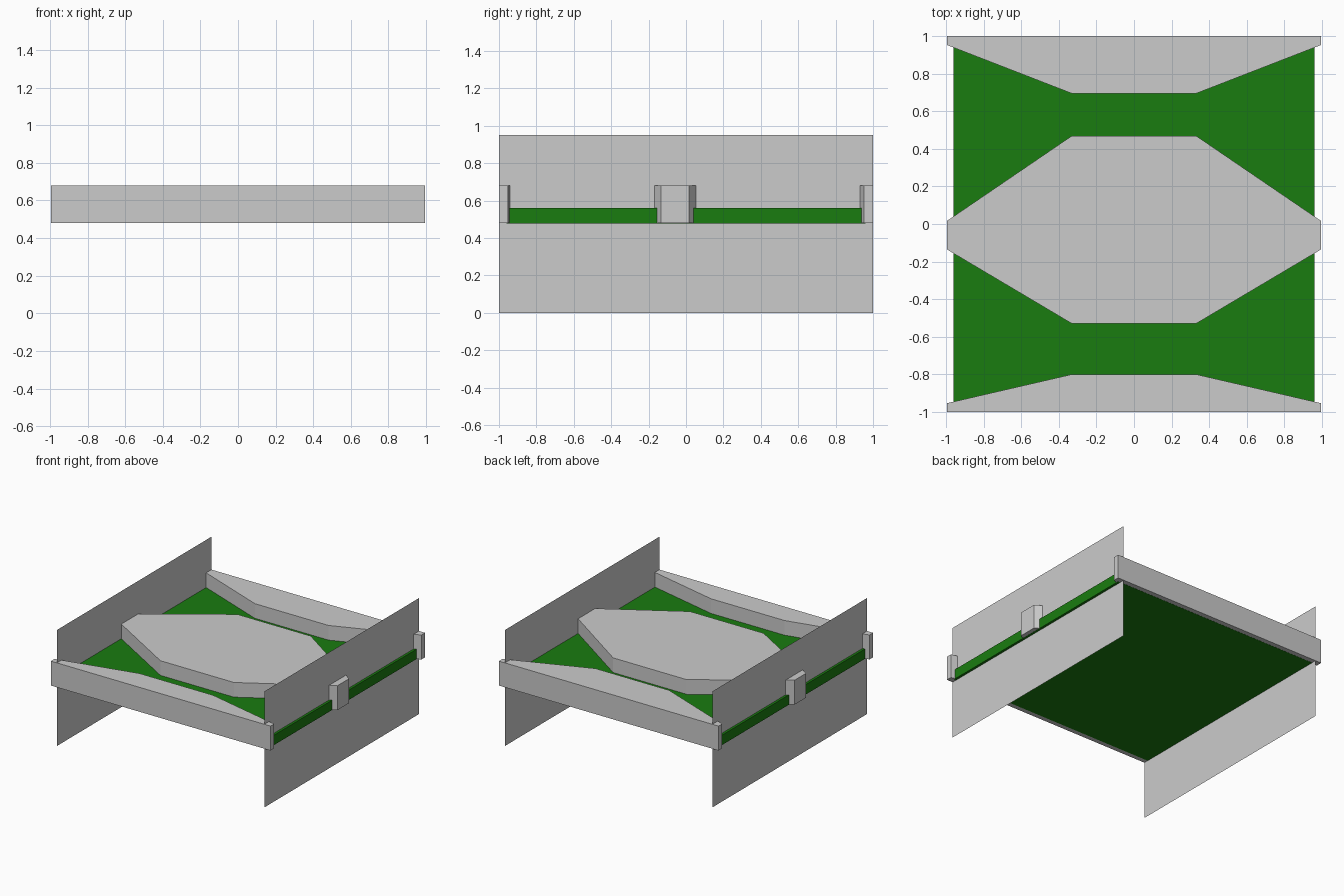
import bpy, bmesh

if "Cube" in bpy.data.objects:
    bpy.data.objects.remove(bpy.data.objects["Cube"])

Z_BASE, Z_FLOOR, Z_TOP = 0.48, 0.56, 0.68
END, FLAT, WALL_X, FLOOR = 0.995, 0.333, 0.94, 0.96


def finish(name, bm):
    mesh = bpy.data.meshes.new(name)
    bm.to_mesh(mesh)
    bm.free()
    obj = bpy.data.objects.new(name, mesh)
    bpy.context.collection.objects.link(obj)
    return obj


def prism(name, outline, z0, z1):
    bm = bmesh.new()
    base = bm.faces.new([bm.verts.new((x, y, z0)) for x, y in outline])
    top = bmesh.ops.extrude_face_region(bm, geom=[base], use_keep_orig=True)
    verts = [g for g in top["geom"] if isinstance(g, bmesh.types.BMVert)]
    bmesh.ops.translate(bm, vec=(0, 0, z1 - z0), verts=verts)
    bmesh.ops.recalc_face_normals(bm, faces=bm.faces)
    return finish(name, bm)


def mirrored(half):
    """Close a right-hand half outline with its left-hand mirror."""
    return half + [(-x, y) for x, y in reversed(half)]


# Green floor slab, poking slightly through the side panels
green = bpy.data.materials.new("green")
green.diffuse_color = (0.01, 0.2, 0.005, 1)
green.use_nodes = True
green.node_tree.nodes["Principled BSDF"].inputs["Base Color"].default_value = green.diffuse_color
floor = prism("floor", mirrored([(FLOOR, -FLOOR), (FLOOR, FLOOR)]), Z_BASE - 0.001, Z_FLOOR)
floor.data.materials.append(green)

# Front and back borders that bulge inward, and the island between them
prism("front_border", mirrored([(END, -1), (END, -0.953), (FLAT, -0.8)]), Z_BASE, Z_TOP)
prism("back_border", mirrored([(FLAT, 0.695), (END, 0.952), (END, 1)]), Z_BASE, Z_TOP)
prism("centre_island",
      mirrored([(FLAT, -0.528), (END, -0.135), (END, 0.016), (FLAT, 0.467)]),
      Z_BASE, Z_TOP)

# Thin upright panels on both sides
for side, sign in (("left", -1), ("right", 1)):
    bm = bmesh.new()
    corners = [(-1, 0), (1, 0), (1, 0.95), (-1, 0.95)]
    bm.faces.new([bm.verts.new((sign * WALL_X, sign * y, z)) for y, z in corners])
    finish(side + "_panel", bm)
